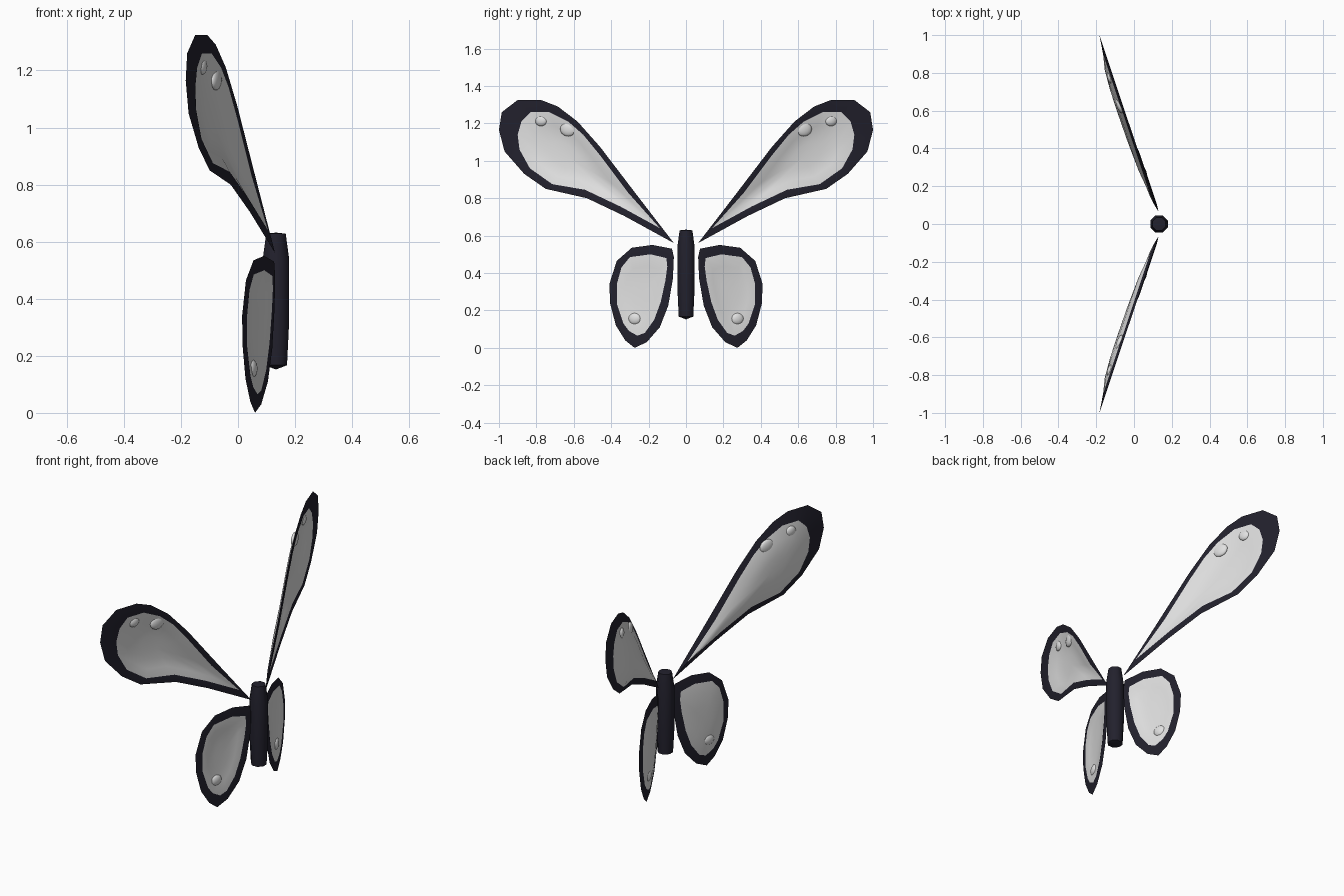
import bpy, bmesh, math
from mathutils import Matrix, Vector

if "Cube" in bpy.data.objects:
    bpy.data.objects.remove(bpy.data.objects["Cube"])


def material(name, colour):
    mat = bpy.data.materials.new(name)
    mat.use_nodes = True
    mat.diffuse_color = (*colour, 1)
    mat.node_tree.nodes["Principled BSDF"].inputs["Base Color"].default_value = (*colour, 1)
    return mat


DARK = material("dark navy", (0.016, 0.015, 0.026))
PALE = material("pale grey", (0.75, 0.75, 0.75))

SLOPE = 0.335          # how far the wings sweep back per unit of span
ROOT_X, ROOT_Y = 0.13, 0.065


def finish(name, bm, materials, angle):
    bmesh.ops.recalc_face_normals(bm, faces=bm.faces)
    mesh = bpy.data.meshes.new(name)
    bm.to_mesh(mesh)
    bm.free()
    for mat in materials:
        mesh.materials.append(mat)
    obj = bpy.data.objects.new(name, mesh)
    bpy.context.collection.objects.link(obj)
    bpy.ops.object.select_all(action='DESELECT')
    obj.select_set(True)
    bpy.context.view_layer.objects.active = obj
    bpy.ops.object.shade_smooth_by_angle(angle=math.radians(angle))
    return obj


def wing_point(span, height, side, offset):
    """Place a flat wing coordinate on the swept wing plane."""
    return Vector((ROOT_X - (span - ROOT_Y) * SLOPE + offset, side * span, height))


def wing(name, outer, inner, side, bulge):
    """Knife-edged dark rim around a thin cupped membrane."""
    bm = bmesh.new()
    n = len(outer)
    mid = sum((Vector(p) for p in inner), Vector((0, 0))) / n
    edge = [bm.verts.new(wing_point(*p, side, 0)) for p in outer]
    for half in (-0.007, 0.007):
        rings = [edge]
        for scale, depth in ((1, 0.2), (0.7, 0.75), (0.35, 0.95)):
            points = [mid.lerp(Vector(p), scale) for p in inner]
            rings.append([bm.verts.new(wing_point(*p, side, half - bulge * depth))
                          for p in points])
        for level, (a, b) in enumerate(zip(rings, rings[1:])):
            for i in range(n):
                j = (i + 1) % n
                bm.faces.new((a[i], a[j], b[j], b[i])).material_index = min(level, 1)
        hub = bm.verts.new(wing_point(*mid, side, half - bulge))
        for i in range(n):
            bm.faces.new((rings[-1][i], rings[-1][(i + 1) % n], hub)).material_index = 1
    return finish(name, bm, (DARK, PALE), 40)


def spot(name, span, height, radius, side, offset):
    """Flattened bead set through the membrane."""
    bm = bmesh.new()
    turn = Matrix.Rotation(side * math.atan(SLOPE), 4, 'Z')
    place = Matrix.Translation(wing_point(span, height, side, offset))
    size = Matrix.Diagonal((0.016, radius, radius * 0.87, 1))
    bmesh.ops.create_uvsphere(bm, u_segments=16, v_segments=10, radius=1,
                              matrix=place @ turn @ size)
    finish(name, bm, (PALE,), 60)


# Wing outlines as (span, height), rim edge then membrane edge
UPPER_OUTER = [(.065, .56), (.25, .8), (.46, 1.075), (.58, 1.21), (.685, 1.29),
               (.775, 1.325), (.9, 1.325), (.985, 1.26), (1, 1.165), (.97, 1.05),
               (.865, .93), (.75, .85), (.53, .8), (.33, .705)]
UPPER_INNER = [(.14, .64), (.31, .83), (.46, 1.03), (.55, 1.14), (.63, 1.21),
               (.73, 1.26), (.83, 1.26), (.88, 1.21), (.9, 1.14), (.89, 1.06),
               (.835, .96), (.715, .875), (.54, .845), (.35, .755)]
LOWER_OUTER = [(.075, .53), (.18, .55), (.29, .535), (.37, .465), (.41, .34),
               (.405, .235), (.375, .12), (.325, .04), (.275, 0), (.21, .03),
               (.14, .11), (.095, .225), (.07, .37), (.065, .485)]
LOWER_INNER = [(.105, .48), (.19, .5), (.3, .485), (.345, .43), (.37, .34),
               (.37, .235), (.335, .13), (.305, .09), (.26, .065), (.22, .08),
               (.17, .15), (.135, .245), (.11, .36), (.1, .435)]

# Wings and their beads, on both sides of the body
for label, side in (("front", -1), ("rear", 1)):
    wing(label + "_upper_wing", UPPER_OUTER, UPPER_INNER, side, 0.035)
    wing(label + "_lower_wing", LOWER_OUTER, LOWER_INNER, side, 0.015)
    spot(label + "_upper_outer_spot", 0.775, 1.215, 0.034, side, -0.018)
    spot(label + "_upper_inner_spot", 0.63, 1.17, 0.045, side, -0.018)
    spot(label + "_lower_spot", 0.275, 0.155, 0.036, side, -0.01)

# Body: eight-sided tapered barrel
SIDES = 8
bm = bmesh.new()
rings = []
for radius, z in ((0.042, 0.167), (0.049, 0.3), (0.05, 0.54), (0.037, 0.628)):
    ring = []
    for k in range(SIDES):
        a = math.tau * (k + 0.5) / SIDES
        ring.append(bm.verts.new((0.133 + radius * math.cos(a), radius * math.sin(a), z)))
    rings.append(ring)
for a, b in zip(rings, rings[1:]):
    for i in range(SIDES):
        j = (i + 1) % SIDES
        bm.faces.new((a[i], a[j], b[j], b[i]))
for ring, z in ((rings[0], 0.152), (rings[-1], 0.632)):
    tip = bm.verts.new((0.133, 0, z))
    for i in range(SIDES):
        bm.faces.new((ring[i], ring[(i + 1) % SIDES], tip))
finish("body", bm, (DARK,), 50)
